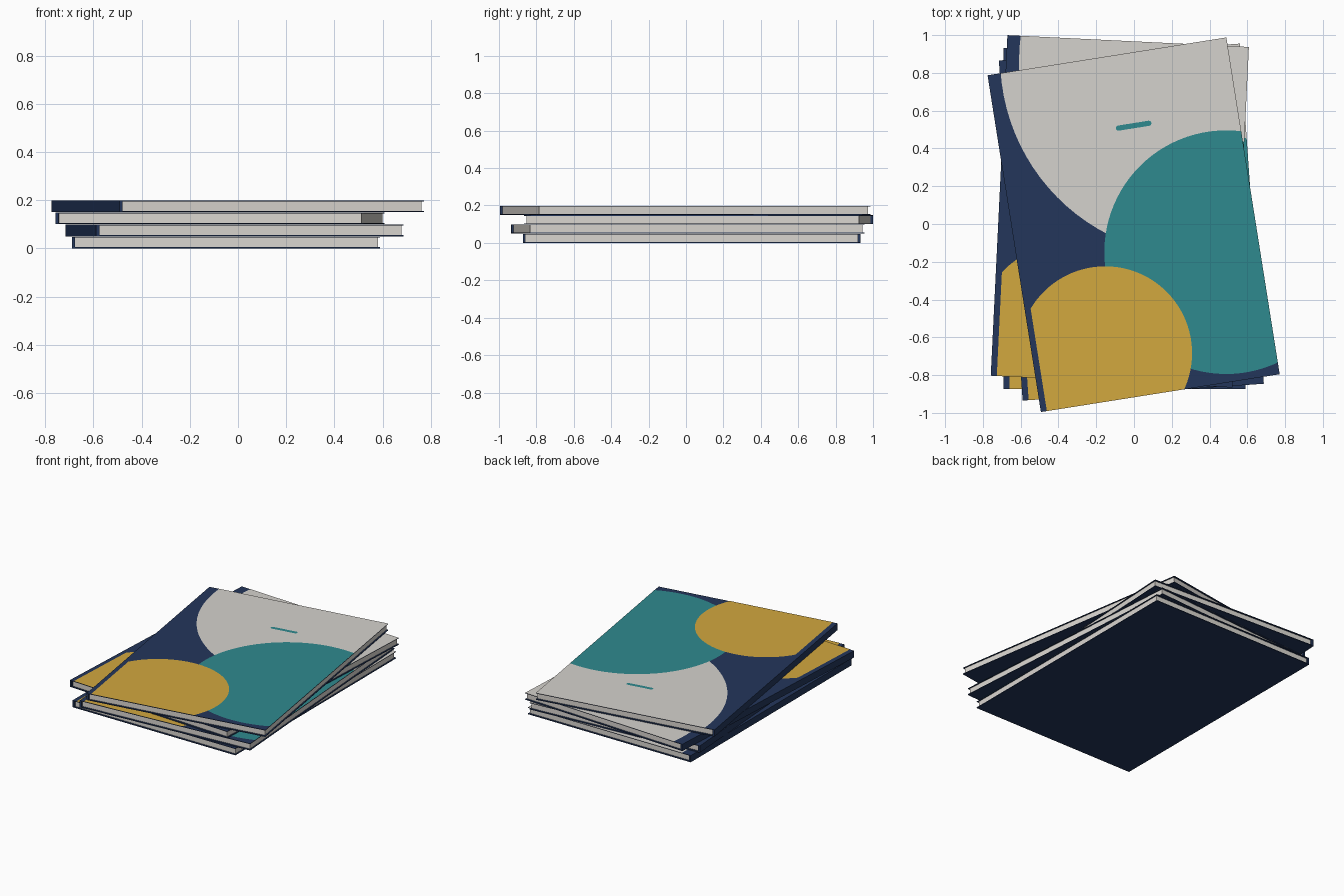
import bpy, bmesh
from math import pi, cos, sin, radians
from mathutils import Matrix, Vector

cube = bpy.data.objects.get("Cube")
if cube:
    bpy.data.objects.remove(cube)

W, H, T = 1.28, 1.805, 0.05      # booklet width, height, thickness
COVER = 0.005                    # cover board thickness
SPINE = 0.014


def linear(c):
    c /= 255
    return c / 12.92 if c <= 0.04045 else ((c + 0.055) / 1.055) ** 2.4


def material(name, *rgb):
    color = [linear(c) for c in rgb] + [1]
    m = bpy.data.materials.new(name)
    m.use_nodes = True
    m.diffuse_color = color
    m.node_tree.nodes["Principled BSDF"].inputs["Base Color"].default_value = color
    return m


navy = material("navy", 35, 54, 91)
cream = material("cream", 213, 210, 205)
teal = material("teal", 47, 138, 143)
gold = material("gold", 210, 168, 63)
paper = material("paper", 218, 214, 208)


def finish(name, bm, mat, place):
    mesh = bpy.data.meshes.new(name)
    bm.to_mesh(mesh)
    bm.free()
    mesh.materials.append(mat)
    obj = bpy.data.objects.new(name, mesh)
    obj.matrix_world = place
    bpy.context.collection.objects.link(obj)


def box(name, x0, x1, y0, y1, z0, z1, mat, place):
    bm = bmesh.new()
    bmesh.ops.create_cube(bm, size=1)
    for v in bm.verts:
        v.co = Vector(((x0 + x1) / 2 + v.co.x * (x1 - x0),
                       (y0 + y1) / 2 + v.co.y * (y1 - y0),
                       (z0 + z1) / 2 + v.co.z * (z1 - z0)))
    finish(name, bm, mat, place)


def disc(name, cx, cy, r, z, mat, place, stretch=0, steps=96):
    """Printed round shape, optionally stretched to a pill, trimmed to the cover."""
    bm = bmesh.new()
    ring = []
    for i in range(steps):
        a = 2 * pi * (i + 0.5) / steps
        side = stretch if cos(a) > 0 else -stretch
        ring.append(bm.verts.new((cx + side + r * cos(a), cy + r * sin(a), z)))
    bm.faces.new(ring)
    trims = [((W / 2, 0, 0), (1, 0, 0)), ((-W / 2 + 0.032, 0, 0), (-1, 0, 0)),
             ((0, H / 2, 0), (0, 1, 0)), ((0, -H / 2, 0), (0, -1, 0))]
    for co, no in trims:
        bmesh.ops.bisect_plane(bm, geom=bm.verts[:] + bm.edges[:] + bm.faces[:],
                               plane_co=co, plane_no=no, clear_outer=True)
    finish(name, bm, mat, place)


def booklet(label, x, y, z, degrees):
    place = Matrix.Translation((x, y, z)) @ Matrix.Rotation(radians(degrees), 4, "Z")
    top = T - 0.002
    # Boards, spine and page block
    box(label + "_back_cover", -W / 2, W / 2, -H / 2, H / 2, 0, COVER, navy, place)
    box(label + "_front_cover", -W / 2, W / 2, -H / 2, H / 2, T - COVER, top, navy, place)
    box(label + "_spine", -W / 2, -W / 2 + SPINE, -H / 2, H / 2, COVER, T - COVER, navy, place)
    box(label + "_pages", -W / 2 + SPINE, W / 2 - 0.008, -H / 2 + 0.012, H / 2 - 0.012,
        COVER, T - COVER, paper, place)
    # Printed cover shapes, each just above the last
    disc(label + "_cream_circle", 0.473, 0.817, 1.046, top + 0.0006, cream, place)
    disc(label + "_teal_circle", 0.461, -0.22, 0.645, top + 0.0012, teal, place)
    disc(label + "_gold_circle", -0.255, -0.648, 0.46, top + 0.0018, gold, place)
    disc(label + "_teal_bar", 0.082, 0.518, 0.014, top + 0.0012, teal, place, 0.081, 16)


# Stack from the bottom up: offset and turn of each booklet
stack = [(-0.05, 0.03, 0), (-0.014, 0.01, 4), (-0.075, 0.067, -2.8), (-0.002, -0.004, 9)]
for i, (x, y, turn) in enumerate(stack):
    booklet("booklet_%d" % (i + 1), x, y, i * T, turn)
